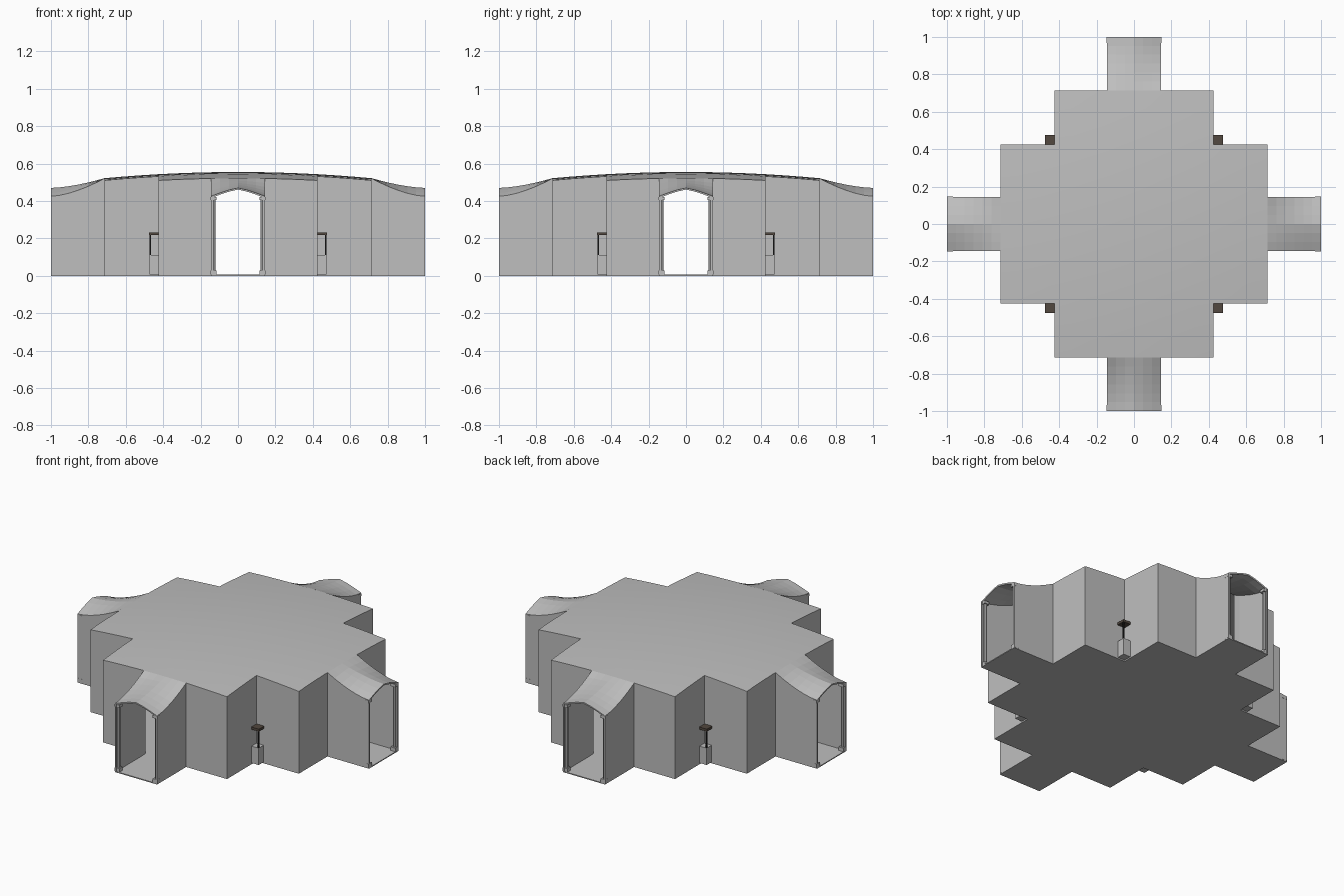
import bpy, bmesh, math

if "Cube" in bpy.data.objects:
    bpy.data.objects.remove(bpy.data.objects["Cube"])

A, B, C = 0.145, 0.425, 0.715   # half widths: passage, inner step, outer step


def material(name, rgb):
    m = bpy.data.materials.new(name)
    m.diffuse_color = (*rgb, 1)
    m.use_nodes = True
    m.node_tree.nodes["Principled BSDF"].inputs["Base Color"].default_value = m.diffuse_color
    return m


STONE = material("pale grey stone", (0.52, 0.52, 0.52))
WOOD = material("dark brown wood", (0.085, 0.065, 0.05))
IRON = material("black iron", (0.015, 0.015, 0.015))


def finish(name, bm, mat, thickness=0, offset=-1):
    me = bpy.data.meshes.new(name)
    bm.to_mesh(me)
    bm.free()
    ob = bpy.data.objects.new(name, me)
    bpy.context.collection.objects.link(ob)
    me.materials.append(mat)
    if thickness:
        s = ob.modifiers.new("thickness", 'SOLIDIFY')
        s.thickness, s.offset = thickness, offset
    return ob


def box(bm, x, y, z0, z1, h):
    v = bmesh.ops.create_cube(bm, size=1)["verts"]
    for p in v:
        p.co = (x + p.co.x * 2 * h, y + p.co.y * 2 * h, (z0 + z1) / 2 + p.co.z * (z1 - z0))


def turn(p, q):
    for _ in range(q):
        p = (-p[1], p[0])
    return p


def dome(x, y):
    return 0.555 - 0.065 * (x * x + y * y)


def passage_height(u, d):
    """u across the passage, d distance from the centre."""
    t = max(0, min(1, (d - C) / (1 - C)))
    arch = 0.47 - 0.045 * (abs(u) / A) ** 1.3
    start = dome(u, C)
    return start + (arch - start) * (1 - (1 - t) ** 1.6)


def height(x, y):
    u, d = sorted((abs(x), abs(y)))
    return passage_height(u, d) if d > C else dome(x, y)


# Stepped outline: one quarter repeated four times
quarter = [(A, -1), (A, -C), (B, -C), (B, -B), (C, -B), (C, -A), (1, -A)]
outline = [turn(p, q) for q in range(4) for p in quarter]

# Outer walls, their tops following the roof
bm = bmesh.new()
for q in range(4):
    rows = []
    for i in range(len(quarter) - 1):
        (x0, y0), (x1, y1) = quarter[i], quarter[i + 1]
        for k in range(6 if i < len(quarter) - 2 else 7):
            t = k / 6
            x, y = turn((x0 + (x1 - x0) * t, y0 + (y1 - y0) * t), q)
            rows.append((bm.verts.new((x, y, 0)), bm.verts.new((x, y, height(x, y)))))
    for a, b in zip(rows, rows[1:]):
        bm.faces.new((a[0], b[0], b[1], a[1]))
finish("outer_walls", bm, STONE, 0.01)

# Floor
bm = bmesh.new()
bm.faces.new([bm.verts.new((x, y, 0.006)) for x, y in outline])
finish("floor", bm, STONE, 0.006)

# Shallow domed roof over the stepped hall
bm = bmesh.new()
half = [0, A / 2, A, 0.24, 0.33, B, 0.52, 0.62, C]
line = [-v for v in half[:0:-1]] + half
verts = {}


def roof_vert(x, y):
    if (x, y) not in verts:
        verts[x, y] = bm.verts.new((x, y, dome(x, y)))
    return verts[x, y]


for x0, x1 in zip(line, line[1:]):
    for y0, y1 in zip(line, line[1:]):
        if min(abs(x0 + x1), abs(y0 + y1)) / 2 < B:
            bm.faces.new([roof_vert(*p) for p in ((x0, y0), (x1, y0), (x1, y1), (x0, y1))])
roof = finish("domed_roof", bm, STONE)
for f in roof.data.polygons:
    f.use_smooth = True

# Vaulted roofs flaring down over the four passages
bm = bmesh.new()
for q in range(4):
    grid = []
    for j in range(7):
        d = C + (1 - C) * j / 6
        row = []
        for i in range(7):
            u = A * (i - 3) / 3
            row.append(bm.verts.new((*turn((u, -d), q), passage_height(u, d))))
        grid.append(row)
    for r, s in zip(grid, grid[1:]):
        for i in range(6):
            bm.faces.new((r[i], s[i], s[i + 1], r[i + 1]))
finish("passage_roofs", bm, STONE, 0.009)

# Slim columns with bases and capitals, at the doorways and inside the hall
bm = bmesh.new()
for q in range(4):
    for side in (-1, 1):
        for d in (0.983, B):
            x, y = turn((side * 0.13, -d), q)
            shaft = bmesh.ops.create_cone(bm, cap_ends=True, segments=8, radius1=0.01,
                                          radius2=0.01, depth=0.39)["verts"]
            for v in shaft:
                v.co.x += x
                v.co.y += y
                v.co.z += 0.215
            box(bm, x, y, 0.006, 0.028, 0.016)
            box(bm, x, y, 0.405, 0.422, 0.016)
finish("columns", bm, STONE)

# Corner stands: stone plinth, iron legs and wooden top
plinth, legs, top = bmesh.new(), bmesh.new(), bmesh.new()
for q in range(4):
    cx, cy = turn((B, -B), q)
    box(plinth, cx, cy, 0.008, 0.112, 0.049)
    box(top, cx, cy, 0.217, 0.232, 0.052)
    for sx in (-1, 1):
        for sy in (-1, 1):
            box(legs, cx + sx * 0.045, cy + sy * 0.045, 0.112, 0.217, 0.004)
finish("stand_plinths", plinth, STONE)
finish("stand_legs", legs, IRON)
finish("stand_tops", top, WOOD)
